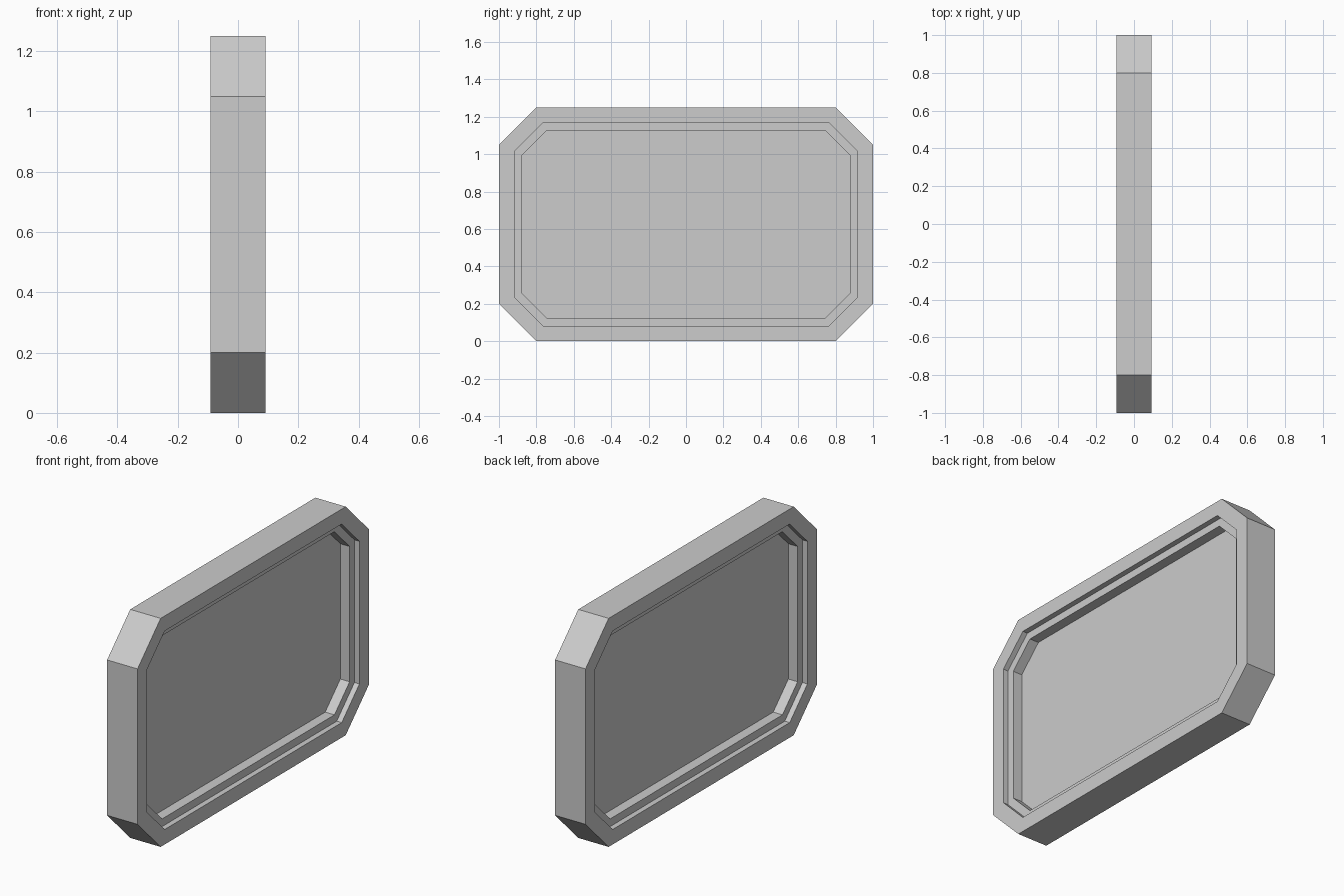
import bpy
import bmesh

cube = bpy.data.objects.get("Cube")
if cube:
    bpy.data.objects.remove(cube, do_unlink=True)

MID_Z = 0.625
OUTER = (1.0, 0.625, 0.2)       # half length, half height, corner cut
STEP = (0.918, 0.543, 0.153)
OPENING = (0.876, 0.501, 0.131)
PANEL = (0.89, 0.515, 0.137)    # tucked slightly into the frame
RIM_X, LEDGE_X, PANEL_X = 0.092, 0.062, 0.006

grey = bpy.data.materials.new("light_grey")
grey.use_nodes = True
colour = (0.604, 0.604, 0.604, 1)
grey.diffuse_color = colour
grey.node_tree.nodes["Principled BSDF"].inputs["Base Color"].default_value = colour


def octagon(bm, size, x):
    """Rectangle with cut corners, standing in the YZ plane."""
    a, b, c = size
    quarter = [(a, b - c), (a - c, b)]
    points = (quarter + [(-y, z) for y, z in reversed(quarter)]
              + [(-y, -z) for y, z in quarter]
              + [(y, -z) for y, z in reversed(quarter)])
    return [bm.verts.new((x, y, MID_Z + z)) for y, z in points]


def loft(name, sections, closed):
    """Join octagons in order, as a closed ring or a capped solid."""
    bm = bmesh.new()
    rings = [octagon(bm, size, x) for size, x in sections]
    pairs = list(zip(rings, rings[1:]))
    if closed:
        pairs.append((rings[-1], rings[0]))
    else:
        bm.faces.new(rings[0])
        bm.faces.new(rings[-1])
    for r, s in pairs:
        for i in range(len(r)):
            j = (i + 1) % len(r)
            bm.faces.new((r[i], r[j], s[j], s[i]))
    bmesh.ops.recalc_face_normals(bm, faces=bm.faces)
    mesh = bpy.data.meshes.new(name)
    bm.to_mesh(mesh)
    bm.free()
    mesh.materials.append(grey)
    obj = bpy.data.objects.new(name, mesh)
    bpy.context.collection.objects.link(obj)
    return obj


# Stepped frame: the same profile on both sides
half = [(OPENING, LEDGE_X), (STEP, LEDGE_X), (STEP, RIM_X), (OUTER, RIM_X)]
loft("frame", half + [(size, -x) for size, x in reversed(half)], True)

# Thin panel set in the middle of the frame
loft("panel", [(PANEL, PANEL_X), (PANEL, -PANEL_X)], False)
